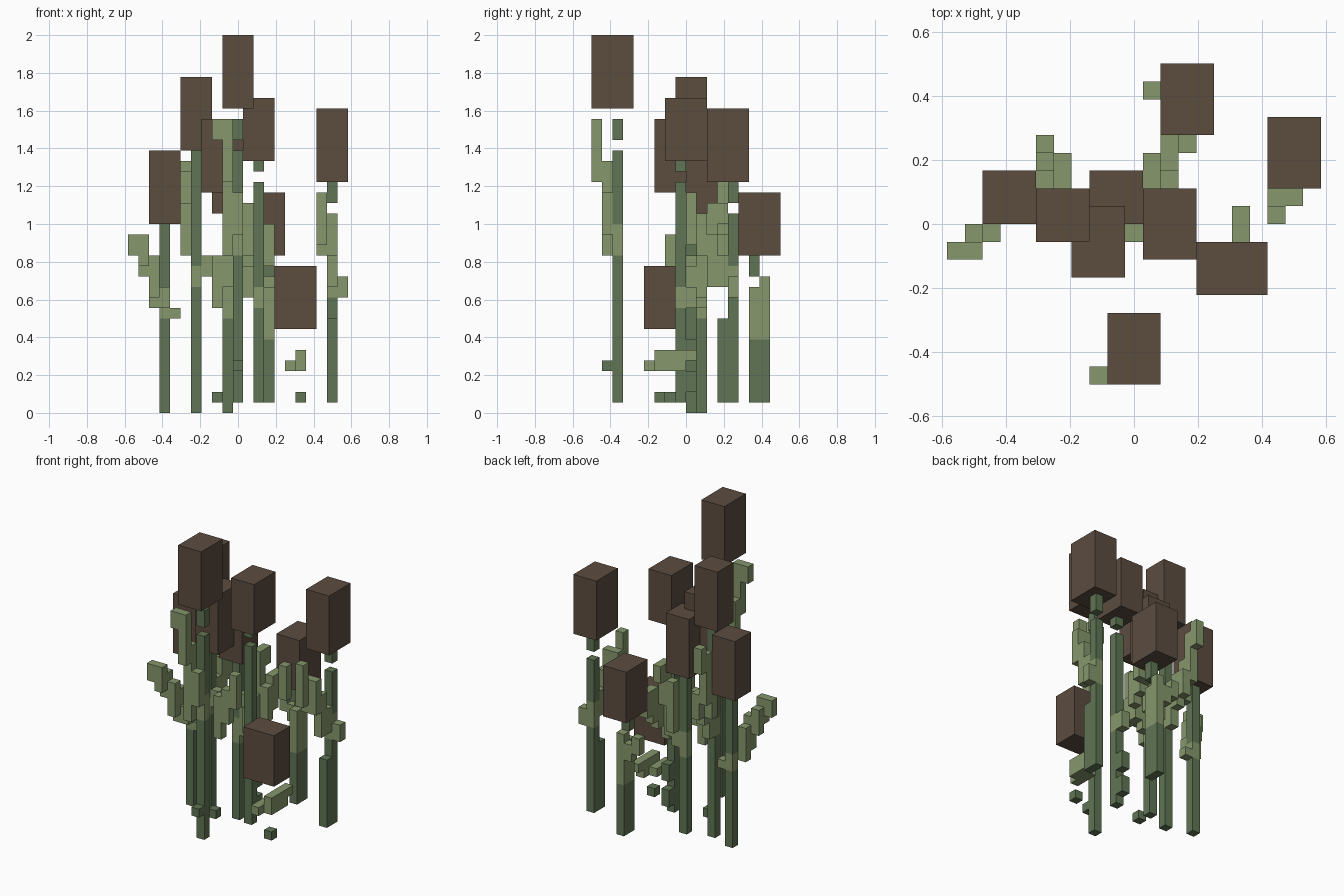
import bpy
import bmesh
import math
from mathutils import Matrix, Vector

cube = bpy.data.objects.get("Cube")
if cube:
    bpy.data.objects.remove(cube, do_unlink=True)

U = 1 / 18  # edge of one block


def material(name, rgb):
    m = bpy.data.materials.new(name)
    m.use_nodes = True
    m.diffuse_color = (*rgb, 1)
    m.node_tree.nodes["Principled BSDF"].inputs["Base Color"].default_value = (*rgb, 1)
    return m


BROWN = material("cattail brown", (0.107, 0.074, 0.051))
DARK = material("stem green", (0.117, 0.178, 0.089))
LIGHT = material("leaf green", (0.238, 0.309, 0.150))


def add_box(bm, lo, hi):
    """Box from block lo to block hi, both included; blocks are centred on x."""
    a = Vector((lo[0] - 0.5, lo[1], lo[2])) * U
    b = Vector((hi[0] + 0.5, hi[1] + 1, hi[2] + 1)) * U
    bmesh.ops.create_cube(bm, size=1, matrix=Matrix.Translation((a + b) / 2)
                          @ Matrix.Diagonal((*(b - a), 1)))


def finish(bm, name, mat):
    mesh = bpy.data.meshes.new(name)
    bm.to_mesh(mesh)
    bm.free()
    mesh.materials.append(mat)
    bpy.context.collection.objects.link(bpy.data.objects.new(name, mesh))


def build_cells(name, mat, cells):
    """Join blocks stacked above one another into single upright boxes."""
    bm = bmesh.new()
    for x, y, z in cells:
        if (x, y, z - 1) not in cells:
            top = z
            while (x, y, top + 1) in cells:
                top += 1
            add_box(bm, (x, y, z), (x, y, top))
    finish(bm, name, mat)


def leaf_cells(path, fat):
    """Blocks along a path, thickest halfway and one block thick at the ends."""
    cells = set()
    steps = 24
    for s in range(len(path) - 1):
        a, b = Vector(path[s]), Vector(path[s + 1])
        for i in range(steps + 1):
            x, y, z = (round(c) for c in a.lerp(b, i / steps))
            t = (s + i / steps) / (len(path) - 1)
            for up in range(1 + round(fat * math.sin(math.pi * t))):
                cells.add((x, y, z + up))
    return cells


def reed(name, base, height, lean, stem, path, fat=2):
    """Seed head over the first stem column, one block wider towards its lean."""
    x, y = stem[0][:2]
    bm = bmesh.new()
    add_box(bm, (x - 1 + min(lean[0], 0), y - 1 + min(lean[1], 0), base),
            (x + 1 + max(lean[0], 0), y + 1 + max(lean[1], 0), base + height - 1))
    finish(bm, name + "_seed_head", BROWN)
    leaf = leaf_cells(path, fat)
    build_cells(name + "_leaf", LIGHT, leaf)
    # the leaf wraps the stem, so it replaces the stem blocks it covers
    columns = {(i, j, k) for i, j, z0, z1 in stem for k in range(z0, z1 + 1)}
    build_cells(name + "_stem", DARK, columns - leaf)


reed("front_tall", 29, 7, (0, -1),
     [(0, -7, 1, 24), (0, -7, 26, 27), (0, -8, 4, 4)],
     [(0, -7, 15), (0, -8, 19), (-1, -8, 15), (-1, -8, 22),
      (-1, -9, 22), (-1, -9, 26), (-2, -9, 27)], fat=1)

reed("right_inner", 25, 7, (0, 0), [(-4, 0, 0, 24)],
     [(-3, 0, 13), (-4, 0, 12), (-4, 3, 15), (-5, 2, 15), (-5, 3, 19), (-5, 4, 23)])

reed("right_outer", 18, 7, (0, 0), [(-7, 1, 0, 17)],
     [(-6, 1, 9), (-8, 0, 10), (-8, -1, 12), (-9, -1, 13), (-9, -2, 14), (-10, -2, 16)])

reed("left_inner", 24, 6, (0, 1),
     [(2, -1, 1, 21), (2, -1, 23, 23), (2, 0, 2, 3), (2, 0, 5, 6)],
     [(2, -1, 10), (1, 0, 11), (2, 3, 13), (3, 4, 15), (3, 4, 17)])

reed("left_outer", 22, 7, (0, 1),
     [(9, 3, 1, 8), (9, 4, 1, 18), (9, 4, 20, 21)],
     [(10, 4, 11), (9, 4, 11), (9, 2, 13), (9, 1, 16),
      (8, 1, 15), (8, 0, 17), (8, 0, 20)])

reed("front_low", 8, 6, (-1, 0), [(6, -3, 1, 1)],
     [(5, -4, 4), (5, -2, 4), (6, -1, 4), (6, -3, 4), (6, -3, 5), (6, 0, 5)], fat=0)

reed("back", 15, 6, (0, 1), [(3, 6, 1, 6), (3, 7, 1, 6), (3, 6, 13, 14)],
     [(3, 6, 7), (3, 6, 10), (3, 7, 7), (3, 7, 11), (2, 7, 10), (1, 7, 12)], fat=1)

reed("centre_front", 21, 7, (0, 1), [(-2, -2, 1, 1)],
     [(-2, -1, 10), (-2, -1, 12), (-1, -1, 12), (0, -1, 17)])

reed("centre_back", 19, 7, (0, 0), [(-1, 1, 0, 18)],
     [(-1, 1, 9), (0, 1, 11), (0, 2, 14), (1, 2, 16), (1, 3, 19)])
